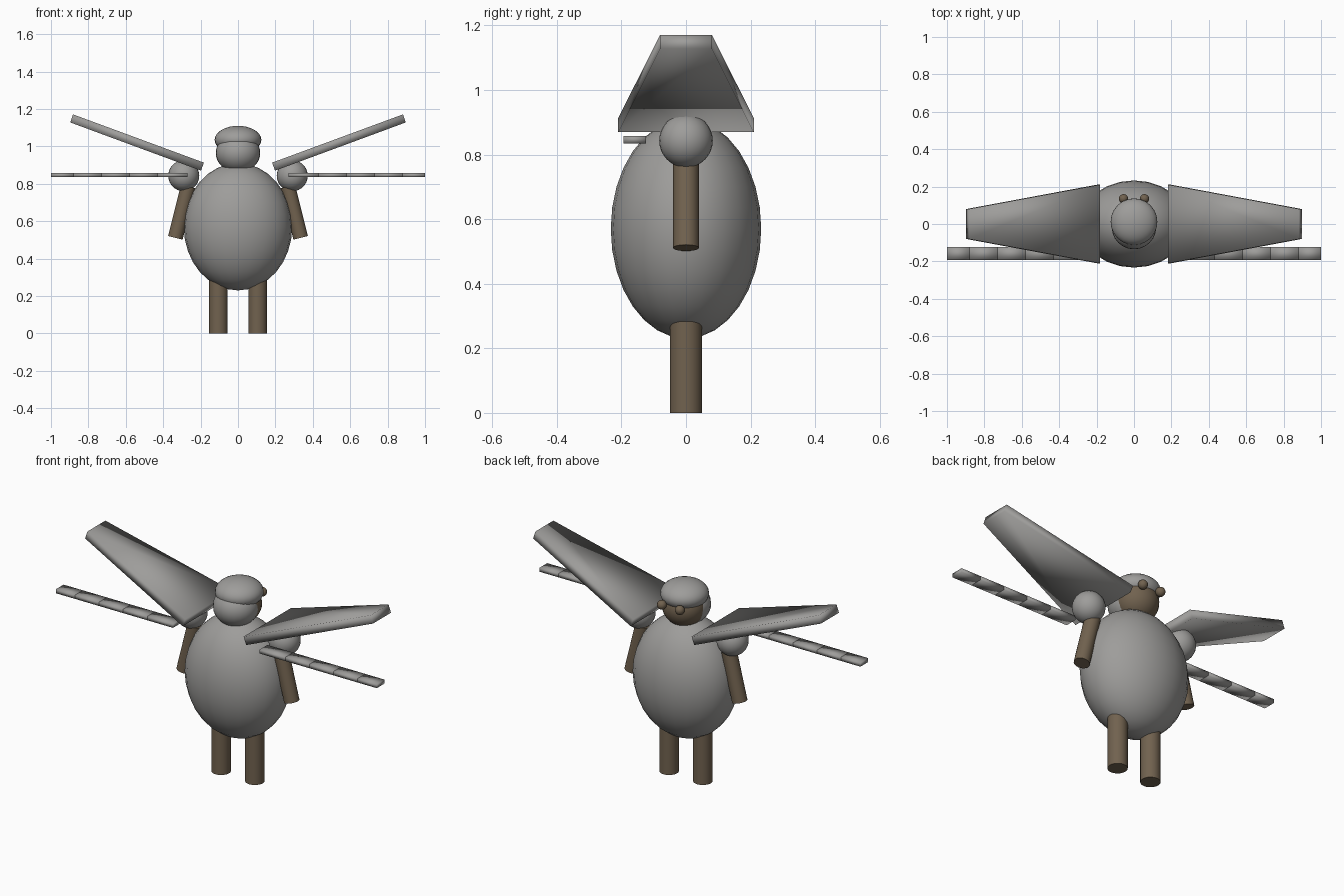
import bpy, bmesh, math
from mathutils import Vector

if "Cube" in bpy.data.objects:
    bpy.data.objects.remove(bpy.data.objects["Cube"])


def material(name, rgb):
    m = bpy.data.materials.new(name)
    m.diffuse_color = (*rgb, 1)
    m.use_nodes = True
    m.node_tree.nodes["Principled BSDF"].inputs["Base Color"].default_value = m.diffuse_color
    return m


GREY = material("wool grey", (0.34, 0.335, 0.325))
BROWN = material("skin brown", (0.165, 0.122, 0.078))


def finish(obj, name, mat):
    obj.name = name
    obj.data.materials.append(mat)
    return obj


def ball(name, mat, loc, radii, segs=24, rings=16):
    bpy.ops.mesh.primitive_uv_sphere_add(segments=segs, ring_count=rings, radius=1, location=loc)
    obj = bpy.context.object
    obj.scale = radii
    bpy.ops.object.shade_smooth()
    return finish(obj, name, mat)


def rod(name, mat, a, b, radius):
    a, b = Vector(a), Vector(b)
    bpy.ops.mesh.primitive_cylinder_add(vertices=24, radius=radius, depth=(b - a).length, location=(a + b) / 2)
    obj = bpy.context.object
    obj.rotation_euler = (b - a).to_track_quat('Z', 'Y').to_euler()
    bpy.ops.object.shade_smooth_by_angle(angle=math.radians(40))
    return finish(obj, name, mat)


def block(name, mat, ends):
    """Box lofted between two four-cornered end sections."""
    bm = bmesh.new()
    a, b = [[bm.verts.new(p) for p in end] for end in ends]
    bm.faces.new(a)
    bm.faces.new(b)
    for i in range(4):
        j = (i + 1) % 4
        bm.faces.new((a[i], a[j], b[j], b[i]))
    bmesh.ops.recalc_face_normals(bm, faces=bm.faces)
    for f in bm.faces:
        f.smooth = True
    mesh = bpy.data.meshes.new(name)
    bm.to_mesh(mesh)
    bm.free()
    obj = bpy.data.objects.new(name, mesh)
    bpy.context.collection.objects.link(obj)
    return finish(obj, name, mat)


def section(low, high, y0, y1):
    """End section from a lower and an upper (x, z) point."""
    return [(low[0], y0, low[1]), (low[0], y1, low[1]),
            (high[0], y1, high[1]), (high[0], y0, high[1])]


# Body and head: brown face, hood behind it, cap on top
ball("body", GREY, (0, 0, 0.57), (0.29, 0.233, 0.34))
ball("head", BROWN, (0, 0.015, 0.97), (0.115, 0.115, 0.11))
ball("hood", GREY, (0, -0.018, 0.965), (0.119, 0.117, 0.105))
ball("cap", GREY, (0, 0.012, 1.035), (0.125, 0.125, 0.075))

for s, side in ((-1, "left"), (1, "right")):
    ball(f"{side}_eye", BROWN, (s * 0.056, 0.135, 1.0), (0.025,) * 3, 16, 10)

    # Limbs
    ball(f"{side}_shoulder", GREY, (s * 0.29, 0, 0.843), (0.083,) * 3)
    rod(f"{side}_arm", BROWN, (s * 0.335, 0, 0.511), (s * 0.266, 0, 0.785), 0.04)
    rod(f"{side}_leg", BROWN, (s * 0.105, 0, 0), (s * 0.105, 0, 0.36), 0.05)

    # Tapered raised wing
    block(f"{side}_wing", GREY, (
        section((s * 0.198, 0.87), (s * 0.182, 0.913), -0.21, 0.21),
        section((s * 0.897, 1.128), (s * 0.882, 1.171), -0.08, 0.08)))

    # Row of flat bars under the wing
    stops = (0.27, 0.43, 0.58, 0.73, 0.88, 1.0)
    for i, (x0, x1) in enumerate(zip(stops, stops[1:])):
        block(f"{side}_bar_{i + 1}", GREY, [
            section((s * x, 0.835), (s * x, 0.857), -0.193, -0.124) for x in (x0, x1)])
